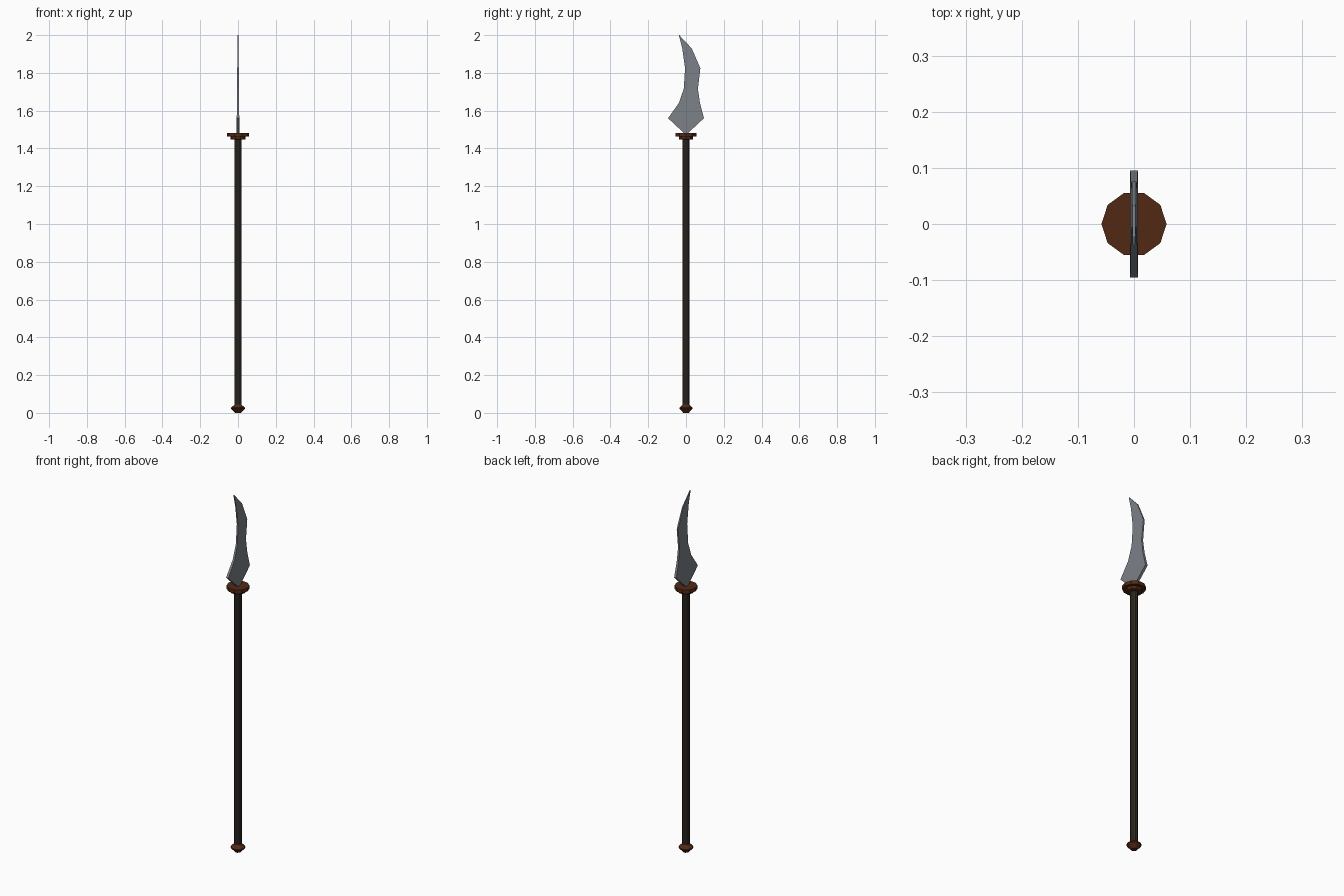
import bpy, bmesh, math

if "Cube" in bpy.data.objects:
    bpy.data.objects.remove(bpy.data.objects["Cube"])


def material(name, color):
    m = bpy.data.materials.new(name)
    m.diffuse_color = (*color, 1)
    m.use_nodes = True
    m.node_tree.nodes["Principled BSDF"].inputs["Base Color"].default_value = m.diffuse_color
    return m


WOOD = material("dark wood", (0.035, 0.026, 0.018))
BRONZE = material("red brown", (0.085, 0.022, 0.007))
STEEL = material("steel grey", (0.20, 0.22, 0.245))


def finish(bm, name, mat):
    bmesh.ops.remove_doubles(bm, verts=bm.verts, dist=1e-5)
    bmesh.ops.recalc_face_normals(bm, faces=bm.faces)
    me = bpy.data.meshes.new(name)
    bm.to_mesh(me)
    bm.free()
    me.materials.append(mat)
    ob = bpy.data.objects.new(name, me)
    bpy.context.collection.objects.link(ob)
    return ob


def loft(name, rings, mat):
    """Join matching rings of points with quads and cap both ends."""
    bm = bmesh.new()
    loops = [[bm.verts.new(p) for p in ring] for ring in rings]
    n = len(loops[0])
    for a, b in zip(loops, loops[1:]):
        for i in range(n):
            j = (i + 1) % n
            bm.faces.new((a[i], a[j], b[j], b[i]))
    bm.faces.new(loops[0])
    bm.faces.new(loops[-1])
    return finish(bm, name, mat)


def turned(name, profile, sides, mat):
    """Round part from (radius, height) pairs."""
    rings = [[(r * math.cos(2 * math.pi * i / sides),
               r * math.sin(2 * math.pi * i / sides), z)
              for i in range(sides)] for r, z in profile]
    return loft(name, rings, mat)


# Shaft, pommel and stepped guard
turned("shaft", [(0.019, 0.03), (0.019, 1.455)], 10, WOOD)
turned("pommel", [(0.016, 0.0), (0.022, 0.008), (0.037, 0.022),
                  (0.037, 0.028), (0.02, 0.042), (0.016, 0.048)], 10, BRONZE)
turned("guard", [(0.032, 1.447), (0.04, 1.449), (0.04, 1.464), (0.058, 1.464),
                 (0.058, 1.483)], 10, BRONZE)

# Blade: (back y, edge y, height, half thickness) from base to tip
sections = [(-0.004, 0.004, 1.475, 0.007),
            (-0.095, 0.095, 1.56, 0.0068),
            (-0.038, 0.074, 1.64, 0.0058),
            (-0.012, 0.063, 1.715, 0.005),
            (-0.005, 0.076, 1.825, 0.004),
            (-0.02, 0.03, 1.93, 0.003),
            (-0.038, -0.036, 2.0, 0.002)]
loft("blade", [[(-t, a, z), (t, a, z), (t, b, z), (-t, b, z)]
               for a, b, z, t in sections], STEEL)
